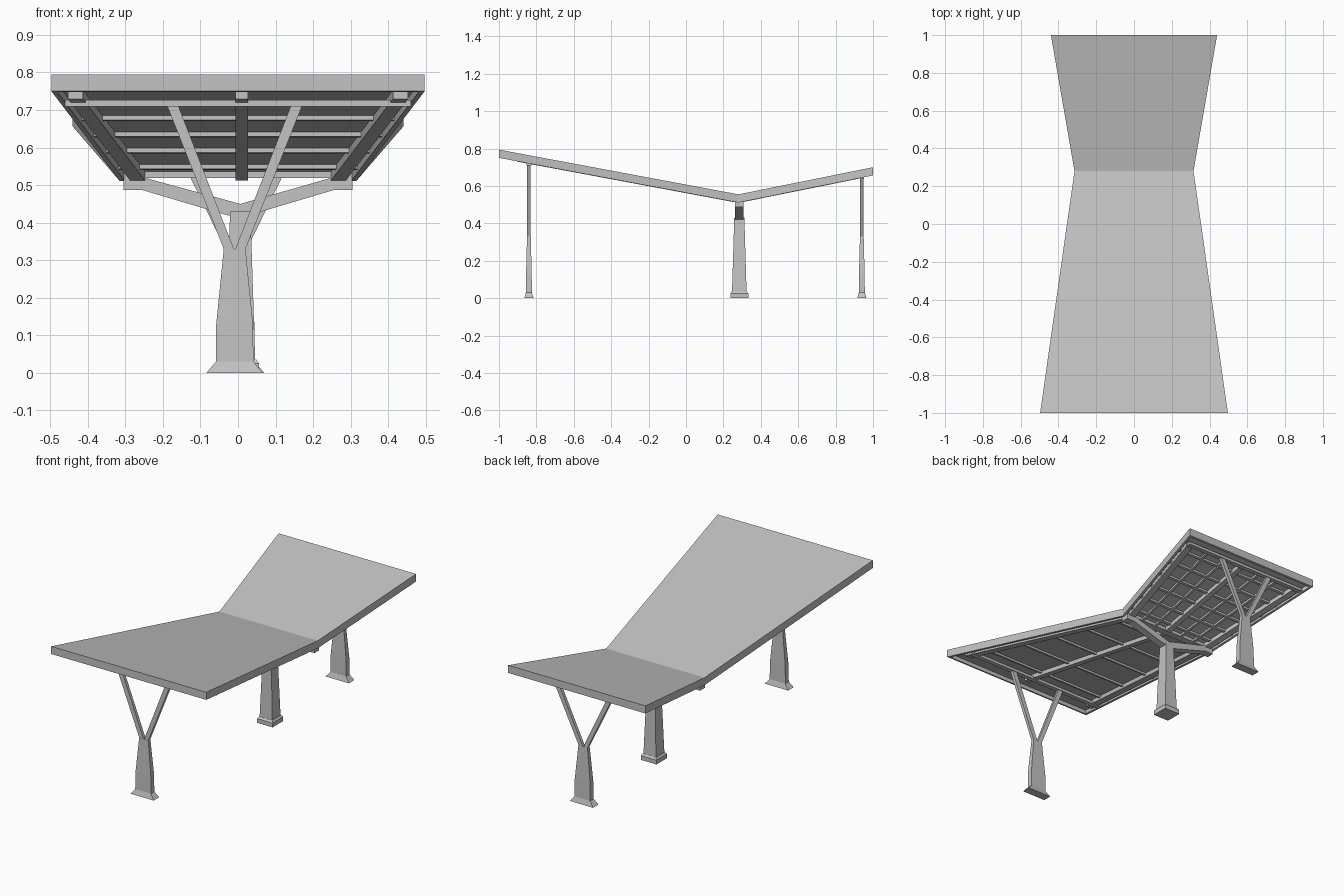
import bpy
from mathutils import Vector

cube = bpy.data.objects.get("Cube")
if cube:
    bpy.data.objects.remove(cube, do_unlink=True)

grey = bpy.data.materials.new("concrete grey")
grey.use_nodes = True
colour = (0.55, 0.55, 0.55, 1)
grey.diffuse_color = colour
grey.node_tree.nodes["Principled BSDF"].inputs["Base Color"].default_value = colour

VALLEY = 0.28


def make(name, verts, faces):
    mesh = bpy.data.meshes.new(name)
    mesh.from_pydata(verts, [], faces)
    mesh.materials.append(grey)
    obj = bpy.data.objects.new(name, mesh)
    bpy.context.collection.objects.link(obj)
    return obj


def loft(name, rings):
    """Skin closed rings of equal size, with both ends capped."""
    n = len(rings[0])
    faces = [list(range(n))[::-1], [(len(rings) - 1) * n + i for i in range(n)]]
    for r in range(len(rings) - 1):
        for i in range(n):
            j = (i + 1) % n
            faces.append([r * n + i, r * n + j, (r + 1) * n + j, (r + 1) * n + i])
    return make(name, [p for ring in rings for p in ring], faces)


def column(name, x, y, sections):
    """Rectangular tower from (z, half width, half depth) sections."""
    return loft(name, [[(x - w, y - d, z), (x + w, y - d, z),
                        (x + w, y + d, z), (x - w, y + d, z)] for z, w, d in sections])


def extrude_y(name, profile, y, half):
    return loft(name, [[(x, y + s * half, z) for x, z in profile] for s in (1, -1)])


def half_width(y):
    if y < VALLEY:
        return 0.315 + 0.182 * (VALLEY - y) / (1 + VALLEY)
    return 0.315 + 0.125 * (y - VALLEY) / (1 - VALLEY)


def top_z(y):
    if y < VALLEY:
        return 0.555 + 0.239 * (VALLEY - y) / (1 + VALLEY)
    return 0.555 + 0.145 * (y - VALLEY) / (1 - VALLEY)


def roof_strip(name, left, right, y0, y1, d0, d1):
    """Piece of roof: edges are (fraction of half width, offset), depths below the top."""
    def x(edge, y):
        return edge[0] * half_width(y) + edge[1]
    return loft(name, [[(x(left, y), y, top_z(y) - d1), (x(right, y), y, top_z(y) - d1),
                        (x(right, y), y, top_z(y) - d0), (x(left, y), y, top_z(y) - d0)]
                       for y in (y1, y0)])


# Roof wings: deck, fascia and ribs underneath
wings = [("front", -1, VALLEY, -0.9, 0.26, 5, 0), ("back", 1, VALLEY, 0.92, 0.3, 6, 2)]
for wing, end, inner, rib_end, rib_inner, purlins, fine in wings:
    y0, y1 = sorted((end, inner))
    r0, r1 = sorted((rib_end, rib_inner))
    roof_strip(wing + "_deck", (-1, 0), (1, 0), y0, y1, 0, 0.022)
    e0, e1 = sorted((end, end * 0.988))
    roof_strip(wing + "_end_fascia", (-1, 0), (1, 0), e0, e1, 0.01, 0.044)
    for s, side in ((-1, "right"), (1, "left")):
        a, b = sorted((s, s * 1.0 - s * 0.014))
        edges = sorted([(s, 0), (s, -s * 0.014)], key=lambda e: e[0] + e[1])
        roof_strip(f"{wing}_{side}_fascia", *edges, y0, y1, 0.01, 0.035 + 0.009)
        edges = sorted([(s, -s * 0.03), (s, -s * 0.07)], key=lambda e: e[0] + e[1])
        roof_strip(f"{wing}_{side}_edge_beam", *edges, r0, r1, 0.015, 0.046)
        for k in range(fine):
            f = s * (k + 1) / 3.5
            roof_strip(f"{wing}_{side}_rib_{k}", (f, -0.007), (f, 0.007), r0, r1, 0.015, 0.034)
    roof_strip(wing + "_centre_beam", (0, -0.006), (0, 0.026), r0, r1, 0.015, 0.046)
    for k in range(purlins):
        y = rib_end + (rib_inner - rib_end) * (k + 0.6) / purlins
        roof_strip(f"{wing}_purlin_{k}", (-1, 0.014), (1, -0.014),
                   y - 0.007, y + 0.007, 0.015, 0.034)
roof_strip("valley_beam", (-1, 0.01), (1, -0.01), VALLEY - 0.02, VALLEY + 0.02, 0.01, 0.04)

# Y-shaped end posts
for name, x, y, head, beam in (("front", -0.009, -0.84, 0.722, 0.46),
                               ("back", -0.005, 0.94, 0.648, 0.4)):
    column(name + "_post", x, y, [(0, 0.075, 0.025), (0.03, 0.05, 0.016),
                                  (0.13, 0.049, 0.015), (0.33, 0.029, 0.01)])
    for s, side in ((-1, "right"), (1, "left")):
        profile = [(x, 0.325), (x + s * 0.029, 0.33), (x + s * 0.184, head), (x + s * 0.154, head)]
        extrude_y(f"{name}_{side}_arm", profile, y, 0.009)
    column(name + "_cross_beam", 0, y, [(head - 0.012, beam, 0.013), (head + 0.004, beam, 0.013)])

# Central post carrying a wide V bracket under the valley
cx, cy = 0.006, 0.285
column("centre_plinth", cx, cy, [(0, 0.05, 0.048), (0.025, 0.05, 0.048), (0.036, 0.042, 0.04)])
column("centre_post", cx, cy, [(0.03, 0.04, 0.039), (0.43, 0.027, 0.027)])
for s, side in ((-1, "right"), (1, "left")):
    profile = [(cx, 0.415), (s * 0.03, 0.42), (s * 0.255, 0.487), (s * 0.305, 0.487),
               (s * 0.305, 0.52), (s * 0.25, 0.52), (cx, 0.45)]
    extrude_y(f"centre_{side}_bracket", profile, cy, 0.022)

# Make all outward directions consistent
import bmesh
for obj in bpy.context.collection.objects:
    if obj.type == "MESH" and grey.name in obj.data.materials:
        bm = bmesh.new()
        bm.from_mesh(obj.data)
        bmesh.ops.recalc_face_normals(bm, faces=bm.faces)
        bm.to_mesh(obj.data)
        bm.free()
